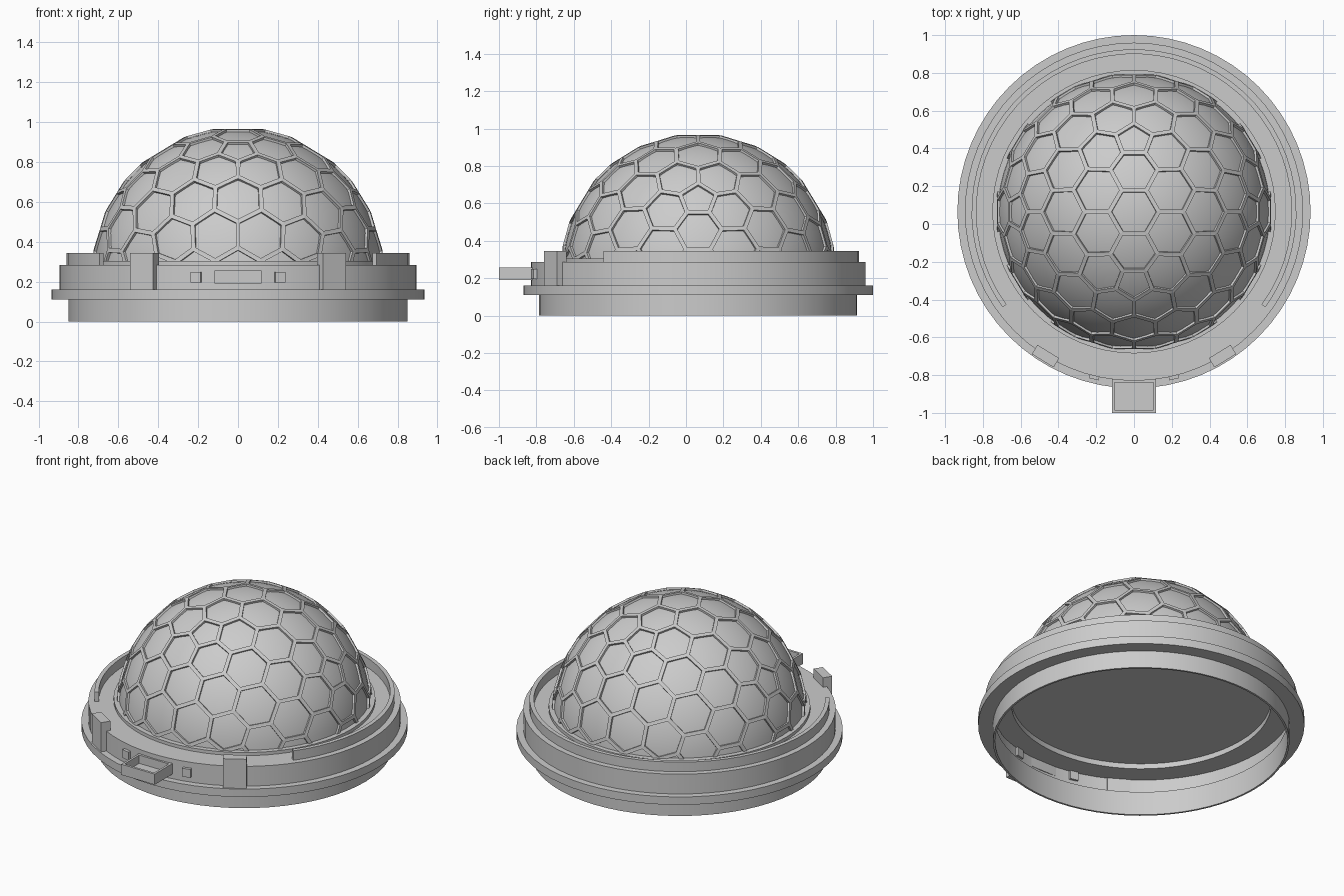
import bpy, bmesh
from math import sin, cos, pi, radians, atan2, sqrt
from mathutils import Matrix, Vector

if "Cube" in bpy.data.objects:
    bpy.data.objects.remove(bpy.data.objects["Cube"])

CY = 0.065                       # y of the common vertical axis
DOME = Vector((0, CY, 0.24))     # centre of the dome sphere
R = 0.723


def finish(name, bm, smooth=True):
    bmesh.ops.recalc_face_normals(bm, faces=bm.faces[:])
    me = bpy.data.meshes.new(name)
    bm.to_mesh(me)
    bm.free()
    ob = bpy.data.objects.new(name, me)
    bpy.context.collection.objects.link(ob)
    if smooth:
        bpy.ops.object.select_all(action='DESELECT')
        ob.select_set(True)
        bpy.context.view_layer.objects.active = ob
        bpy.ops.object.shade_smooth_by_angle(angle=radians(30))
    return ob


def lathe(name, profile, start=0, end=360, segs=64):
    """Revolve a closed (r, z) profile about the axis; cap partial arcs."""
    bm = bmesh.new()
    full = end - start == 360
    rings = []
    for i in range(segs if full else segs + 1):
        a = radians(start + (end - start) * i / segs)
        rings.append([bm.verts.new((r * cos(a), CY + r * sin(a), z)) for r, z in profile])
    n = len(profile)
    for i in range(segs):
        p, q = rings[i], rings[(i + 1) % len(rings)]
        for j in range(n):
            k = (j + 1) % n
            bm.faces.new((p[j], q[j], q[k], p[k]))
    if not full:
        bm.faces.new(rings[0])
        bm.faces.new(rings[-1])
    bmesh.ops.remove_doubles(bm, verts=bm.verts[:], dist=1e-5)
    return finish(name, bm)


def radial_box(name, angle, r0, r1, width, z0, z1):
    """Box facing outward; angle is measured from the front (-y)."""
    bm = bmesh.new()
    m = (Matrix.Translation((0, CY, 0)) @ Matrix.Rotation(radians(angle), 4, 'Z')
         @ Matrix.Translation((0, -(r0 + r1) / 2, (z0 + z1) / 2))
         @ Matrix.Diagonal((width, r1 - r0, z1 - z0, 1)))
    bmesh.ops.create_cube(bm, size=1, matrix=m)
    return finish(name, bm, False)


# Stepped housing: skirt, flange, main wall and inner floor with raised lip
lathe("housing", [(0.838, 0), (0.85, 0), (0.85, 0.11), (0.935, 0.11), (0.935, 0.16),
                  (0.895, 0.16), (0.895, 0.285), (0.75, 0.285), (0.75, 0.305),
                  (0.715, 0.305), (0.715, 0.283), (0.745, 0.283), (0.745, 0.25),
                  (0.875, 0.25), (0.875, 0.15), (0.838, 0.15)])

# Raised rim, open at the front
lathe("upper_rim", [(0.835, 0.28), (0.86, 0.28), (0.86, 0.345), (0.835, 0.345)], -36, 216, 45)

# Smooth dome with a flat underside
e0 = 0.043 / R
arc = [(R * cos(e0 + (pi / 2 - e0) * i / 20), DOME.z + R * sin(e0 + (pi / 2 - e0) * i / 20))
       for i in range(20)]
lathe("dome", [(0, 0.283)] + arc + [(0, DOME.z + R)])


# Honeycomb frame: dual of an icosphere turned so that an edge crosses the top
def honeycomb(radius, inset, depth):
    ico = bmesh.new()
    bmesh.ops.create_icosphere(ico, subdivisions=1, radius=1)
    ico.edges.ensure_lookup_table()
    a, b = (v.co.copy() for v in ico.edges[0].verts)
    ico.free()
    up, along = (a + b).normalized(), (b - a).normalized()
    rot = Matrix((along.cross(up), along, up)).to_4x4()
    ico = bmesh.new()
    bmesh.ops.create_icosphere(ico, subdivisions=3, radius=1, matrix=rot)
    ico.faces.ensure_lookup_table()
    bm = bmesh.new()
    centres = [bm.verts.new(f.calc_center_median().normalized() * radius) for f in ico.faces]
    for v in ico.verts:
        n = v.co.normalized()
        u = n.orthogonal().normalized()
        w = n.cross(u)
        cell = sorted(v.link_faces, key=lambda f: atan2(f.calc_center_median().dot(w),
                                                        f.calc_center_median().dot(u)))
        bm.faces.new([centres[f.index] for f in cell])
    ico.free()
    bm.normal_update()
    cells = bm.faces[:]
    bmesh.ops.inset_individual(bm, faces=cells, thickness=inset)
    bmesh.ops.delete(bm, geom=cells, context='FACES_ONLY')
    for v in bm.verts:
        v.co = DOME + v.co.normalized() * radius
    bmesh.ops.bisect_plane(bm, geom=bm.verts[:] + bm.edges[:] + bm.faces[:],
                           plane_co=(0, 0, 0.295), plane_no=(0, 0, 1), clear_inner=True)
    ob = finish("honeycomb_frame", bm, False)
    mod = ob.modifiers.new("thickness", 'SOLIDIFY')
    mod.thickness = depth
    mod.offset = -1


honeycomb(0.736, 0.013, 0.02)

# Clips and small blocks, mirrored left and right
for side, s in (("left", -1), ("right", 1)):
    radial_box(side + "_clip", s * 31.5, 0.868, 0.925, 0.135, 0.16, 0.345)
    radial_box(side + "_block", s * 13.5, 0.86, 0.912, 0.052, 0.195, 0.248)

# Front latch: shallow open tray
radial_box("latch_floor", 0, 0.87, 1.065, 0.235, 0.19, 0.205)
radial_box("latch_front", 0, 1.05, 1.065, 0.235, 0.205, 0.257)
radial_box("latch_back", 0, 0.87, 0.905, 0.235, 0.205, 0.257)
for side, s in (("left", -1), ("right", 1)):
    ob = radial_box("latch_wall_" + side, 0, 0.9, 1.055, 0.014, 0.205, 0.257)
    ob.location.x = s * 0.1105
